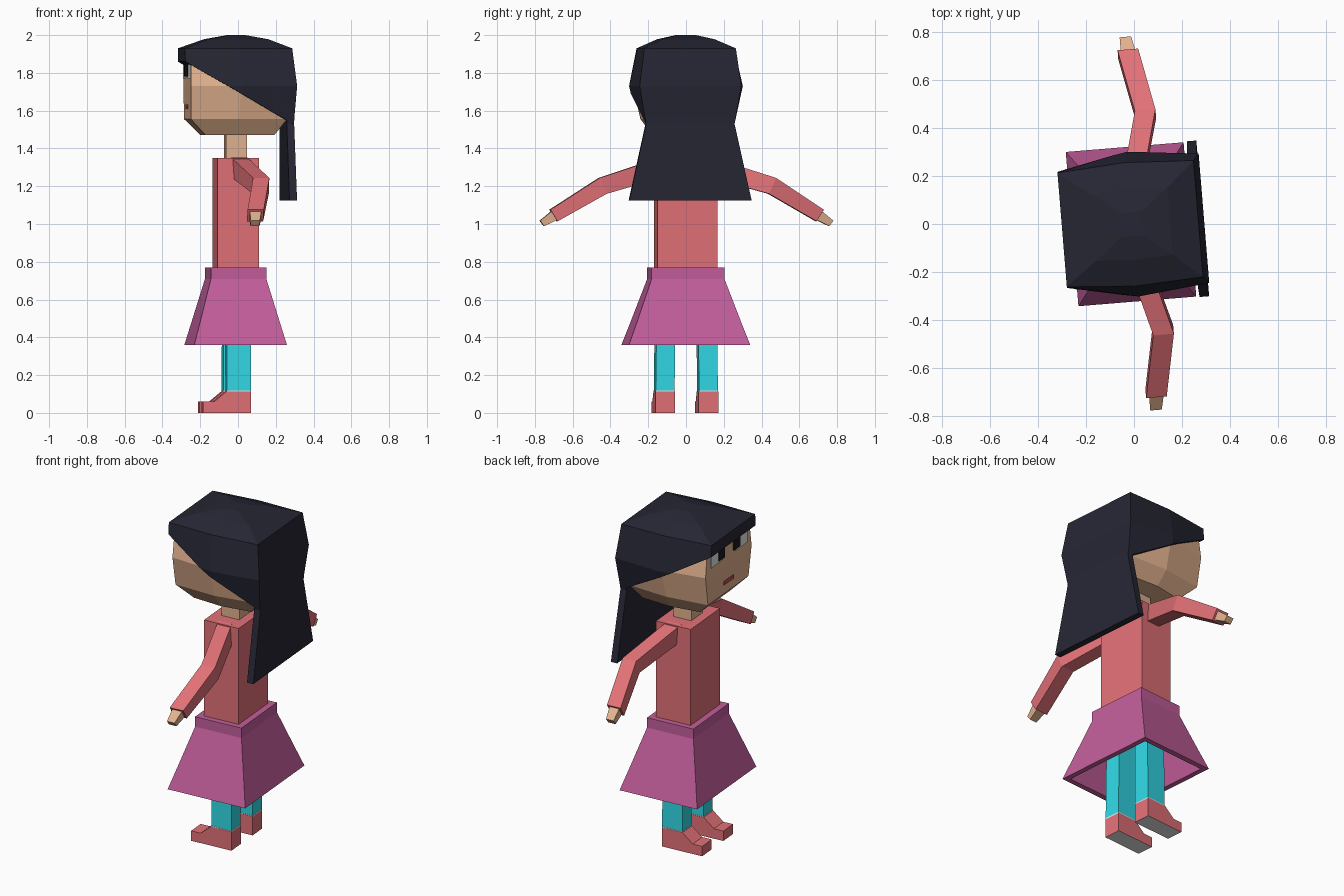
import bpy, bmesh, math
from mathutils import Matrix, Vector

if "Cube" in bpy.data.objects:
    bpy.data.objects.remove(bpy.data.objects["Cube"])

# The figure faces -x locally and the whole figure is turned slightly about z
TURN = Matrix.Rotation(math.radians(4.7), 4, 'Z')


def material(name, r, g, b):
    def lin(c):
        c /= 255
        return c / 12.92 if c <= 0.04045 else ((c + 0.055) / 1.055) ** 2.4
    m = bpy.data.materials.new(name)
    m.diffuse_color = (lin(r), lin(g), lin(b), 1)
    m.use_nodes = True
    m.node_tree.nodes["Principled BSDF"].inputs["Base Color"].default_value = m.diffuse_color
    return m


CORAL = material("coral cloth", 226, 113, 119)
PLUM = material("plum cloth", 195, 94, 155)
CYAN = material("cyan leggings", 49, 217, 230)
HAIR = material("dark hair", 37, 38, 51)
SKIN = material("skin", 226, 178, 143)
WHITE = material("white", 236, 236, 236)
BLACK = material("black", 25, 25, 30)
LIPS = material("lips", 190, 80, 85)


def loft(name, rings, mat, cut=None, under=None):
    """Skin a closed solid through equal-length rings of points."""
    bm = bmesh.new()
    vs = [[bm.verts.new(p) for p in ring] for ring in rings]
    n = len(vs[0])
    for a, b in zip(vs, vs[1:]):
        for i in range(n):
            j = (i + 1) % n
            bm.faces.new((a[i], a[j], b[j], b[i]))
    bm.faces.new(vs[0])
    bm.faces.new(vs[-1])
    bmesh.ops.recalc_face_normals(bm, faces=bm.faces)
    if cut:
        geom = bm.verts[:] + bm.edges[:] + bm.faces[:]
        res = bmesh.ops.bisect_plane(bm, geom=geom, plane_co=cut[0],
                                     plane_no=cut[1], clear_inner=True)
        edges = [e for e in res['geom_cut'] if isinstance(e, bmesh.types.BMEdge)]
        bmesh.ops.holes_fill(bm, edges=[e for e in bm.edges if e.is_boundary] or edges)
        bmesh.ops.recalc_face_normals(bm, faces=bm.faces)
    if under:
        bm.normal_update()
        for f in bm.faces:
            f.material_index = int(f.normal.z < -0.9)
    bm.transform(TURN)
    me = bpy.data.meshes.new(name)
    bm.to_mesh(me)
    bm.free()
    me.materials.append(mat)
    if under:
        me.materials.append(under)
    ob = bpy.data.objects.new(name, me)
    bpy.context.collection.objects.link(ob)
    return ob


def rect(z, x0, x1, b, y=0):
    return [(x0, y - b, z), (x1, y - b, z), (x1, y + b, z), (x0, y + b, z)]


def box_ring(z, a, b):
    return rect(z, -0.0125 - a, -0.0125 + a, b)


def bulged(z, x0, x1, front, mid, back):
    xm = (x0 + x1) / 2
    return [(x0, -front, z), (xm, -mid, z), (x1, -back, z),
            (x1, back, z), (xm, mid, z), (x0, front, z)]


# Torso and neck
loft("torso", [box_ring(0.74, 0.11, 0.159), box_ring(1.35, 0.11, 0.159)], CORAL)
loft("neck", [box_ring(1.33, 0.056, 0.06), box_ring(1.5, 0.056, 0.06)], SKIN)

# Hollow flared skirt: down the outside, then up the inside
skirt = [(0.77, 0.147, 0.193), (0.71, 0.147, 0.193), (0.48, 0.212, 0.277),
         (0.36, 0.246, 0.322), (0.36, 0.215, 0.29), (0.48, 0.18, 0.245),
         (0.70, 0.115, 0.16)]
loft("skirt", [box_ring(*r) for r in skirt], PLUM)

# Head
loft("head", [
    bulged(1.47, -0.185, 0.18, 0.16, 0.18, 0.16),
    bulged(1.555, -0.268, 0.243, 0.22, 0.24, 0.21),
    bulged(1.73, -0.270, 0.255, 0.25, 0.282, 0.24),
    bulged(1.91, -0.268, 0.24, 0.225, 0.235, 0.22)], SKIN)

# Hair cap, trimmed along a slope from fringe to nape
loft("hair_cap", [
    bulged(1.5, -0.30, 0.273, 0.235, 0.25, 0.23),
    bulged(1.53, -0.30, 0.277, 0.235, 0.255, 0.235),
    bulged(1.73, -0.30, 0.292, 0.25, 0.302, 0.270),
    bulged(1.93, -0.30, 0.268, 0.238, 0.258, 0.243),
    bulged(1.978, -0.17, 0.15, 0.14, 0.15, 0.14),
    bulged(2.0, -0.055, 0.035, 0.05, 0.05, 0.05)],
    HAIR, cut=(Vector((-0.30, 0, 1.86)), Vector((0.315, 0, 0.546)).normalized()))

# Long flat hair panel down the back
loft("hair_back", [rect(1.125, 0.247, 0.287, 0.325),
                   rect(1.53, 0.240, 0.279, 0.235),
                   rect(1.60, 0.240, 0.280, 0.245)], HAIR)


def tube_ring(x, y, z, half_x, half_t, slope, s):
    """Rectangular section square to an arm direction in the y-z plane."""
    dy, dz = math.sin(slope) * half_t, math.cos(slope) * half_t
    return [(x - half_x, s * (y - dy), z - dz), (x + half_x, s * (y - dy), z - dz),
            (x + half_x, s * (y + dy), z + dz), (x - half_x, s * (y + dy), z + dz)]


def plate(name, y0, y1, z0, z1, front, mat):
    loft(name, [[(x, y0, z0), (x, y1, z0), (x, y1, z1), (x, y0, z1)]
                for x in (front, front + 0.009)], mat)


for side, s in (("left", 1), ("right", -1)):
    # Sleeve and hand
    loft(side + "_arm", [
        tube_ring(-0.005, 0.12, 1.302, 0.043, 0.052, 0.25, s),
        tube_ring(0.085, 0.45, 1.202, 0.043, 0.046, 0.42, s),
        tube_ring(0.034, 0.707, 1.045, 0.043, 0.036, 0.56, s)], CORAL)
    loft(side + "_hand", [
        tube_ring(0.036, 0.69, 1.053, 0.032, 0.029, 0.56, s),
        tube_ring(0.028, 0.768, 1.003, 0.024, 0.018, 0.66, s)], SKIN)

    # Legging, thin cuff line and shoe with pale sole
    y = 0.115 * s
    loft(side + "_leg", [rect(0.119, -0.073, 0.055, 0.050, y),
                         rect(0.30, -0.073, 0.055, 0.050, y - 0.002 * s),
                         rect(0.72, -0.073, 0.055, 0.046, y - 0.006 * s)], CYAN)
    loft(side + "_cuff", [rect(0.112, -0.074, 0.056, 0.051, y),
                          rect(0.119, -0.074, 0.056, 0.051, y)], WHITE)
    shoe = [(-0.20, 0), (-0.20, 0.06), (-0.14, 0.06), (-0.075, 0.114),
            (0.056, 0.114), (0.056, 0)]
    loft(side + "_shoe", [[(px, y + d, pz) for px, pz in shoe]
                          for d in (-0.052, 0.052)], CORAL, under=WHITE)

    # Eye white with pupil at the inner edge
    plate(side + "_eye_white", s * 0.07, s * 0.195, 1.77, 1.845, -0.275, WHITE)
    plate(side + "_pupil", s * 0.05, s * 0.115, 1.78, 1.845, -0.278, BLACK)

# Mouth
plate("mouth", -0.05, 0.05, 1.61, 1.632, -0.274, LIPS)
